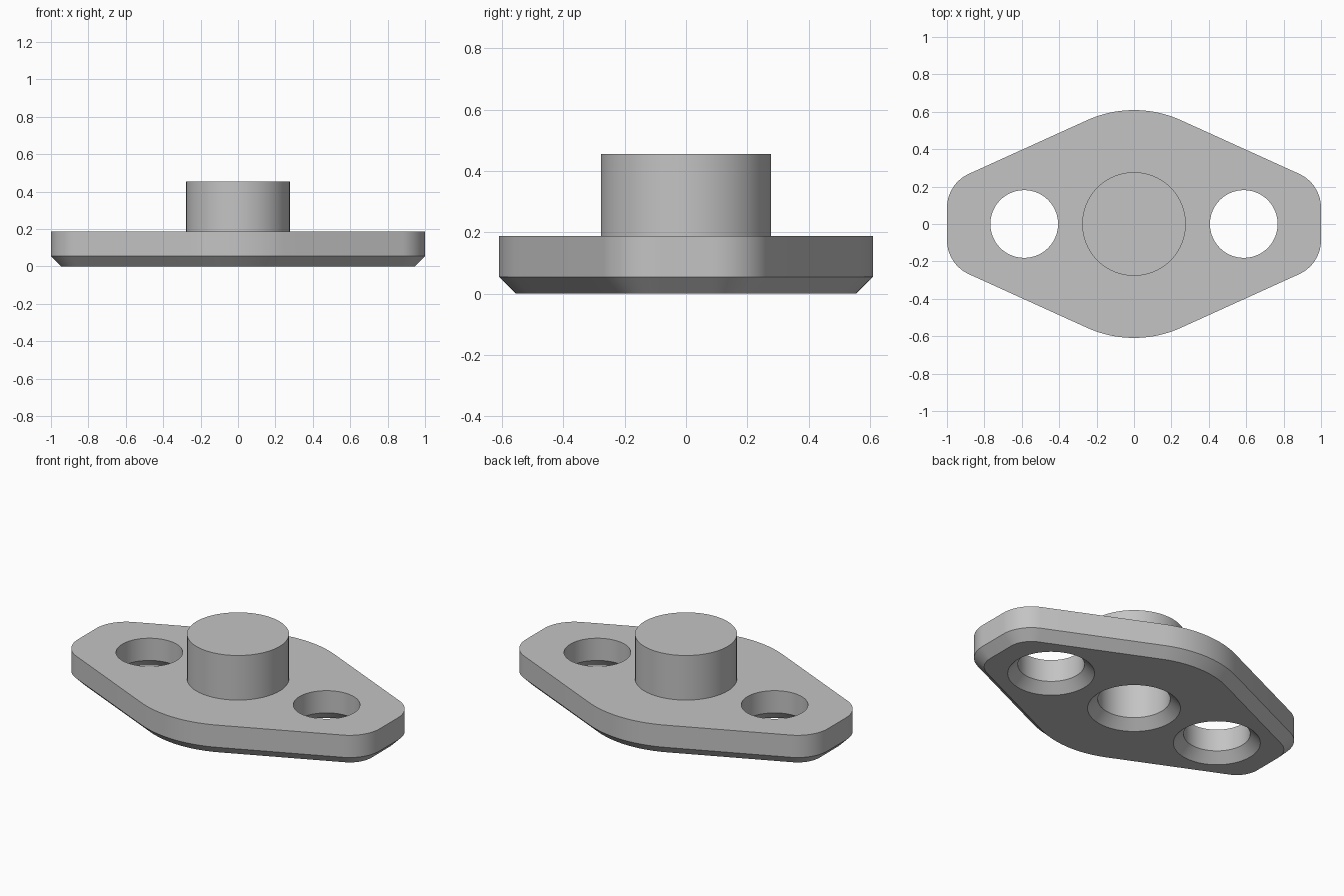
import bpy, bmesh, math

if "Cube" in bpy.data.objects:
    bpy.data.objects.remove(bpy.data.objects["Cube"], do_unlink=True)

# Main dimensions
CHAMFER, PLATE_TOP, BOSS_TOP = 0.055, 0.188, 0.455
BOSS_R, BORE_R = 0.277, 0.197
HOLE_X, HOLE_R = 0.587, 0.181
MID_R, CORNER_R, HALF_LENGTH = 0.609, 0.20, 1.0
SLOPE = math.radians(65.6)      # direction of the slanted side's normal
SEGS = 72

bm = bmesh.new()


def ring(points, z):
    """Closed loop of edges at height z."""
    verts = [bm.verts.new((x, y, z)) for x, y in points]
    return [bm.edges.new((verts[i - 1], verts[i])) for i in range(len(verts))]


def circle(radius, cx=0.0):
    return [(cx + radius * math.cos(2 * math.pi * i / SEGS),
             radius * math.sin(2 * math.pi * i / SEGS)) for i in range(SEGS)]


def arc(cx, cy, radius, start, end, steps):
    return [(cx + radius * math.cos(start + (end - start) * i / steps),
             cy + radius * math.sin(start + (end - start) * i / steps))
            for i in range(steps + 1)]


def outline(inset):
    """Lozenge with rounded ends, shrunk evenly by inset."""
    cx = HALF_LENGTH - CORNER_R
    cy = (MID_R - CORNER_R - cx * math.cos(SLOPE)) / math.sin(SLOPE)
    quarter = arc(cx, cy, CORNER_R - inset, 0, SLOPE, 14)
    quarter += arc(0, 0, MID_R - inset, SLOPE, math.pi / 2, 10)
    half = quarter + [(-x, y) for x, y in reversed(quarter[:-1])]
    return half + [(-x, -y) for x, y in half]


def wall(lower, upper):
    bmesh.ops.bridge_loops(bm, edges=lower + upper)


def fill(*rings):
    """Flat face between an outer ring and the rings inside it."""
    bmesh.ops.triangle_fill(bm, use_beauty=True, use_dissolve=False,
                            edges=[e for r in rings for e in r])


def stack(levels):
    """Walls through a list of (points, z); returns first and last ring."""
    rings = [ring(p, z) for p, z in levels]
    for a, b in zip(rings, rings[1:]):
        wall(a, b)
    return rings[0], rings[-1]


# Plate rim with chamfered underside
rim_low, rim_top = stack([(outline(CHAMFER), 0), (outline(0), CHAMFER),
                          (outline(0), PLATE_TOP)])

# Bolt holes, countersunk from below
holes = [stack([(circle(HOLE_R + CHAMFER, s * HOLE_X), 0),
                (circle(HOLE_R, s * HOLE_X), CHAMFER),
                (circle(HOLE_R, s * HOLE_X), PLATE_TOP)]) for s in (-1, 1)]

# Boss and its through bore, countersunk from below
boss_low, boss_top = stack([(circle(BOSS_R), PLATE_TOP), (circle(BOSS_R), BOSS_TOP)])
bore_low, bore_top = stack([(circle(BORE_R + CHAMFER), 0), (circle(BORE_R), CHAMFER),
                            (circle(BORE_R), BOSS_TOP)])
wall(boss_top, bore_top)

# Flat top and bottom of the plate
fill(rim_top, boss_low, *[h[1] for h in holes])
fill(rim_low, bore_low, *[h[0] for h in holes])
bmesh.ops.recalc_face_normals(bm, faces=bm.faces[:])

mesh = bpy.data.meshes.new("flange_plate_with_boss")
bm.to_mesh(mesh)
bm.free()
flange = bpy.data.objects.new("flange_plate_with_boss", mesh)
bpy.context.collection.objects.link(flange)

# Plain grey metal
grey = bpy.data.materials.new("plain grey")
grey.use_nodes = True
colour = (0.55, 0.55, 0.55, 1)
grey.diffuse_color = colour
grey.node_tree.nodes["Principled BSDF"].inputs["Base Color"].default_value = colour
mesh.materials.append(grey)

# Smooth curved walls, sharp edges kept
bpy.ops.object.select_all(action="DESELECT")
flange.select_set(True)
bpy.context.view_layer.objects.active = flange
bpy.ops.object.shade_smooth_by_angle(angle=math.radians(30))
